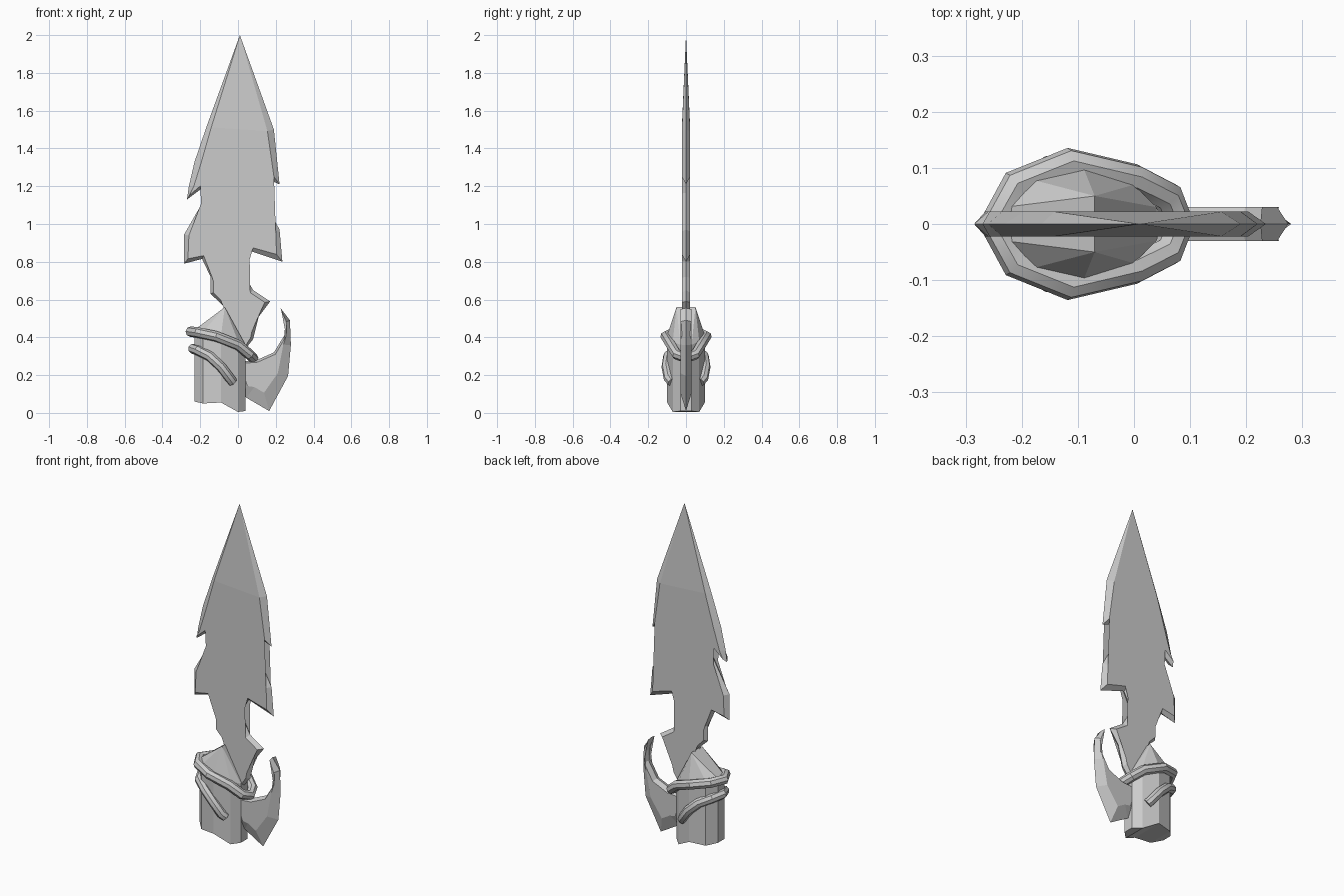
import bpy, bmesh
from mathutils import Vector

if "Cube" in bpy.data.objects:
    bpy.data.objects.remove(bpy.data.objects["Cube"])


def finish(name, bm):
    bmesh.ops.recalc_face_normals(bm, faces=bm.faces)
    me = bpy.data.meshes.new(name)
    bm.to_mesh(me)
    bm.free()
    ob = bpy.data.objects.new(name, me)
    bpy.context.collection.objects.link(ob)
    return ob


def inset_point(pts, i):
    # clockwise outline: shift a corner inward by its own width along the mitre
    p, a, b = (Vector(pts[j][:2]) for j in (i, i - 1, (i + 1) % len(pts)))
    d1, d2 = (p - a).normalized(), (b - p).normalized()
    n1, n2 = Vector((d1.y, -d1.x)), Vector((d2.y, -d2.x))
    m = (n1 + n2).normalized()
    return p + m * pts[i][2] / max(m.dot(n1), 0.6)


def sharpened_plate(name, pts, half, pointed=False):
    # sharp rim at y=0, bevelled to a flat face on both sides
    bm = bmesh.new()
    n = len(pts)
    rim = [bm.verts.new((x, 0, z)) for x, z, w in pts]
    for s in (-1, 1):
        inner = []
        for i in range(n):
            q = inset_point(pts, i)
            if pointed and i == 0:
                inner.append(rim[0])
            else:
                inner.append(bm.verts.new((q.x, s * half, q.y)))
        for i in range(n):
            j = (i + 1) % n
            loop = [rim[i], rim[j], inner[j], inner[i]]
            bm.faces.new(list(dict.fromkeys(loop)))
        if pointed:
            bm.faces.new((inner[0], inner[1], inner[-1]))
            flat = bm.faces.new(inner[1:])
        else:
            flat = bm.faces.new(inner)
        bmesh.ops.triangulate(bm, faces=[flat])
    return finish(name, bm)


def tube(name, path, radius, closed):
    cu = bpy.data.curves.new(name, 'CURVE')
    cu.dimensions = '3D'
    cu.bevel_depth = radius
    cu.bevel_resolution = 2
    cu.use_fill_caps = True
    sp = cu.splines.new('POLY')
    sp.points.add(len(path) - 1)
    for p, c in zip(sp.points, path):
        p.co = (*c, 1)
    sp.use_cyclic_u = closed
    ob = bpy.data.objects.new(name, cu)
    bpy.context.collection.objects.link(ob)
    bpy.ops.object.select_all(action='DESELECT')
    ob.select_set(True)
    bpy.context.view_layer.objects.active = ob
    bpy.ops.object.convert(target='MESH')
    bpy.ops.object.shade_smooth_by_angle(angle=0.6)


# Barbed blade: x, z, bevel width, clockwise from the tip
sharpened_plate("blade", [
    (0.01, 2.0, 0), (0.19, 1.5, .035), (0.22, 1.21, .03), (0.125, 1.25, .015),
    (0.115, 1.165, .015), (0.22, 0.97, .03), (0.235, 0.80, .03), (0.07, 0.855, .02),
    (0.04, 0.80, .015), (0.04, 0.72, .015), (0.08, 0.65, .02), (0.17, 0.59, .02),
    (0.11, 0.51, .02), (0.08, 0.39, .015), (0.04, 0.34, .01), (-0.05, 0.46, .01),
    (-0.07, 0.56, .01), (-0.145, 0.63, .015), (-0.145, 0.72, .015), (-0.19, 0.815, .015),
    (-0.285, 0.79, .02), (-0.285, 0.945, .025), (-0.17, 1.145, .015), (-0.155, 1.225, .015),
    (-0.19, 1.19, .015), (-0.27, 1.13, .015), (-0.26, 1.2, .025), (-0.23, 1.33, .035),
    (-0.165, 1.52, .025)], 0.022, pointed=True)

# Curved hook beside the grip
sharpened_plate("hook", [
    (0.225, 0.555, .004), (0.275, 0.49, .02), (0.28, 0.36, .04), (0.265, 0.195, .055),
    (0.165, 0.01, .07), (0.045, 0.08, .07), (0.0, 0.12, .05), (0.0, 0.27, .01),
    (0.10, 0.28, .012), (0.19, 0.32, .012), (0.245, 0.41, .01), (0.25, 0.47, .008)], 0.03)

# Faceted grip: x, half depth, bottom z, top z
half = [(-.23, .03, .06, .44), (-.185, .08, .05, .43), (-.09, .10, .055, .41),
        (0, .07, .005, .38), (.04, .03, .01, .36)]
ring = [(x, y, b, t) for x, y, b, t in half] + [(x, -y, b, t) for x, y, b, t in half[::-1]]
bm = bmesh.new()
low = [bm.verts.new((x, y, b)) for x, y, b, t in ring]
top = [bm.verts.new((x, y, t)) for x, y, b, t in ring]
back, front = (bm.verts.new((-.07, y, .56)) for y in (.05, -.05))
for i in range(10):
    j = (i + 1) % 10
    bm.faces.new((low[i], low[j], top[j], top[i]))
    if i not in (4, 9):
        bm.faces.new((top[i], top[j], back if i < 4 else front))
bm.faces.new((top[4], top[5], front, back))
bm.faces.new((top[9], top[0], back, front))
bmesh.ops.triangulate(bm, faces=[bm.faces.new(low)])
finish("grip", bm)

# Cord wraps, mirrored front to back
upper = [(-.21, .07, .425), (-.115, .108, .405), (0, .08, .36), (.06, .05, .31)]
tube("upper_wrap", [(-.25, 0, .43)] + upper + [(.08, 0, .29)]
     + [(x, -y, z) for x, y, z in upper[::-1]], 0.028, True)
lower = [(-.03, .075, .165), (-.045, .092, .185), (-.09, .103, .245), (-.15, .095, .30),
         (-.21, .06, .33)]
tube("lower_wrap", lower + [(-.238, 0, .34)]
     + [(x, -y, z) for x, y, z in lower[::-1]], 0.027, False)
